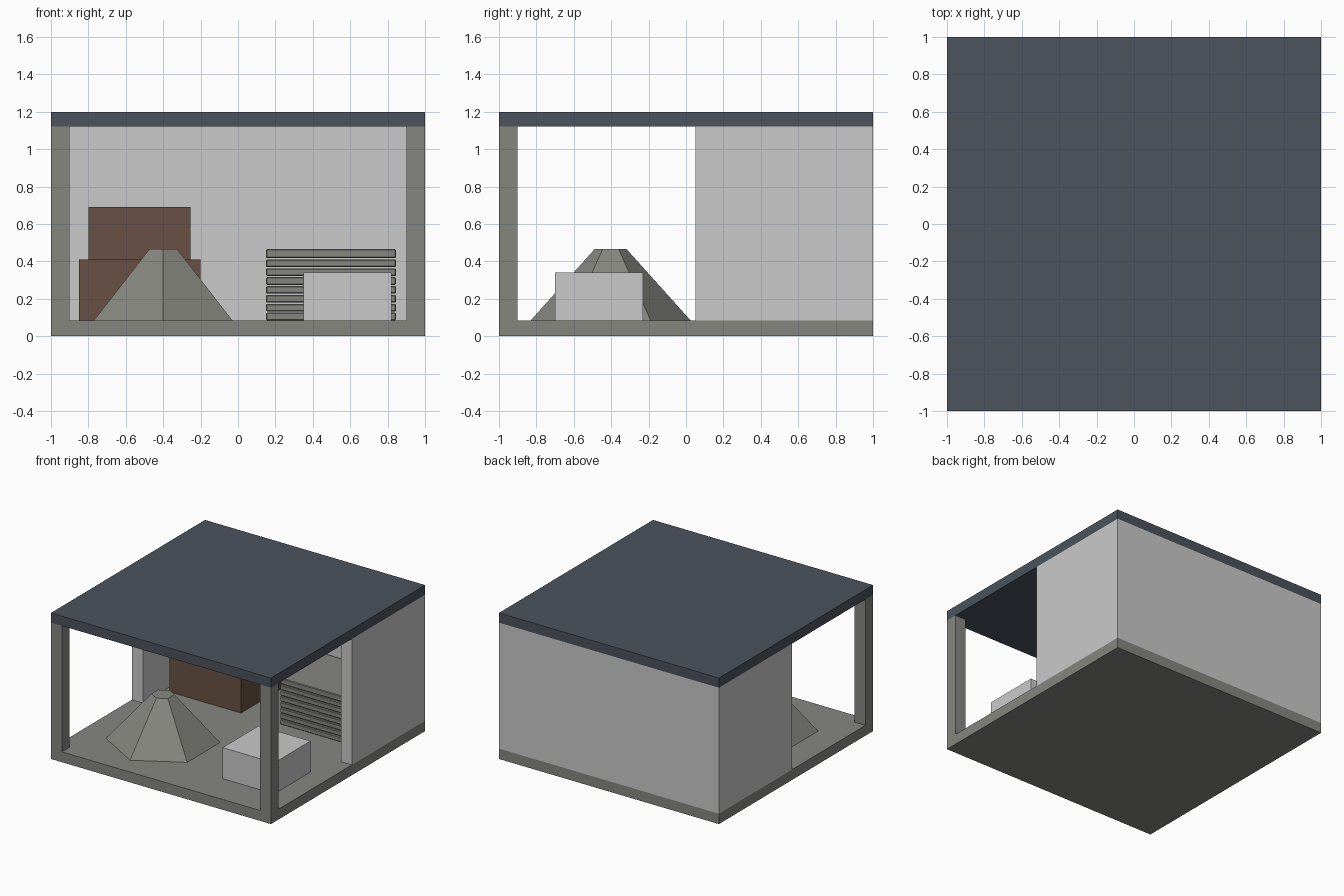
import bpy
import math

cube = bpy.data.objects.get("Cube")
if cube:
    bpy.data.objects.remove(cube, do_unlink=True)


def material(name, rgb):
    m = bpy.data.materials.new(name)
    m.use_nodes = True
    colour = (*rgb, 1)
    m.diffuse_color = colour
    for node in m.node_tree.nodes:
        if node.type == 'BSDF_PRINCIPLED':
            node.inputs["Base Color"].default_value = colour
    return m


slate = material("slate_roof", (0.07, 0.088, 0.108))
concrete = material("concrete_grey", (0.238, 0.238, 0.216))
plaster = material("pale_plaster", (0.59, 0.59, 0.59))
timber = material("brown_timber", (0.14, 0.08, 0.057))


def box(name, xs, ys, zs, mat, bevel=0):
    """Box spanning the given ranges."""
    spans = (xs, ys, zs)
    bpy.ops.mesh.primitive_cube_add(size=1, location=[sum(s) / 2 for s in spans])
    ob = bpy.context.object
    ob.name = name
    ob.scale = [s[1] - s[0] for s in spans]
    bpy.ops.object.transform_apply(location=False, rotation=False, scale=True)
    ob.data.materials.append(mat)
    if bevel:
        mod = ob.modifiers.new("Edge bevel", 'BEVEL')
        mod.width = bevel
        mod.segments = 1
    return ob


FLOOR, CEILING, TOP = 0.085, 1.12, 1.2

# Shell: slab, roof, rear wall
box("floor_slab", (-1, 1), (-1, 1), (0, FLOOR), concrete)
box("roof_slab", (-1, 1), (-1, 1), (CEILING, TOP), slate)
box("back_wall", (-0.9, 0.9), (0.9, 1), (FLOOR, CEILING), plaster)

# Half-depth side walls and front corner posts
for side, sign in (("left", 1), ("right", -1)):
    xs = sorted((sign * 0.9, sign))
    box(side + "_wall", xs, (0.05, 1), (FLOOR, CEILING), plaster)
    box(side + "_front_post", xs, (-1, -0.9), (FLOOR, CEILING), concrete)

# Six-sided truncated heap
bpy.ops.mesh.primitive_cone_add(vertices=6, radius1=0.427, radius2=0.086, depth=0.38,
                                location=(-0.4, -0.403, FLOOR + 0.19))
heap = bpy.context.object
heap.name = "heap"
heap.data.materials.append(concrete)

# Pale block
box("pale_block", (0.35, 0.82), (-0.7, -0.23), (FLOOR, 0.34), plaster)

# Two stacked crates
box("lower_crate", (-0.85, -0.2), (0.325, 0.875), (FLOOR, 0.41), timber)
box("upper_crate", (-0.8, -0.255), (0.37, 0.83), (0.41, 0.69), timber)

# Stack of separated panels
COUNT, PITCH = 8, 0.0475
for i in range(COUNT):
    z = FLOOR + i * PITCH
    box("stacked_panel_%d" % (i + 1), (0.15, 0.845), (0.33, 0.875),
        (z, z + 0.0405 if i < COUNT - 1 else z + PITCH), concrete, bevel=0.005)
